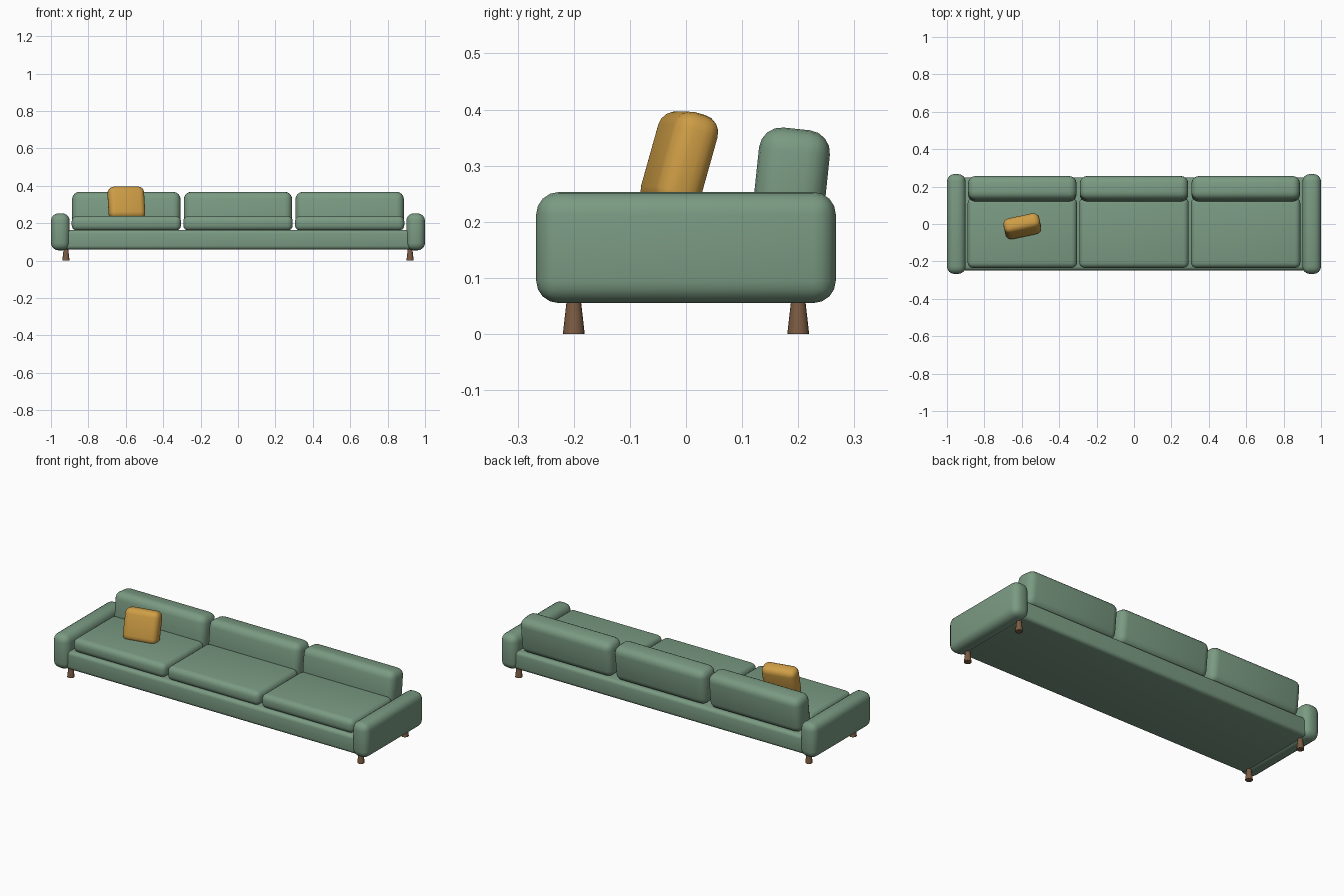
import bpy, bmesh, math
from mathutils import Matrix

if "Cube" in bpy.data.objects:
    bpy.data.objects.remove(bpy.data.objects["Cube"])


def material(name, rgb):
    m = bpy.data.materials.new(name)
    m.diffuse_color = (*rgb, 1)
    m.use_nodes = True
    m.node_tree.nodes["Principled BSDF"].inputs["Base Color"].default_value = m.diffuse_color
    return m


GREEN = material("sage_fabric", (0.195, 0.325, 0.225))
MUSTARD = material("mustard_fabric", (0.62, 0.34, 0.06))
WOOD = material("brown_wood", (0.20, 0.105, 0.055))


def finish(name, bm, mat, loc, rot=(0, 0, 0)):
    mesh = bpy.data.meshes.new(name)
    bm.to_mesh(mesh)
    bm.free()
    mesh.materials.append(mat)
    ob = bpy.data.objects.new(name, mesh)
    bpy.context.collection.objects.link(ob)
    ob.location = loc
    ob.rotation_euler = rot
    bpy.ops.object.select_all(action='DESELECT')
    ob.select_set(True)
    bpy.context.view_layer.objects.active = ob
    bpy.ops.object.shade_smooth_by_angle(angle=math.radians(40))
    return ob


def soft_box(name, size, loc, radius, mat, rot=(0, 0, 0), segments=4):
    bm = bmesh.new()
    bmesh.ops.create_cube(bm, size=1)
    bmesh.ops.scale(bm, vec=size, verts=bm.verts)
    bmesh.ops.bevel(bm, geom=bm.edges[:], offset=radius, segments=segments,
                    profile=0.5, affect='EDGES', clamp_overlap=True)
    return finish(name, bm, mat, loc, rot)


# Base platform
soft_box("base", (1.86, 0.495, 0.105), (0, 0, 0.1125), 0.02, GREEN)

# Arms and legs, mirrored left and right
for side, sx in (("left", -1), ("right", 1)):
    soft_box(f"{side}_arm", (0.1, 0.534, 0.198), (sx * 0.95, 0, 0.154), 0.04, GREEN)
    for end, y in (("front", -0.2), ("back", 0.2)):
        bm = bmesh.new()
        bmesh.ops.create_cone(bm, cap_ends=True, segments=16, radius1=0.0195,
                              radius2=0.0115, depth=0.07,
                              matrix=Matrix.Translation((0, 0, 0.035)))
        finish(f"{end}_{side}_leg", bm, WOOD, (sx * 0.92, y, 0))

# Three seat cushions with leaning back cushions
for i in range(3):
    x = (i - 1) * 0.597
    soft_box(f"seat_cushion_{i + 1}", (0.585, 0.375, 0.08), (x, -0.0475, 0.2), 0.03, GREEN)
    soft_box(f"back_cushion_{i + 1}", (0.58, 0.127, 0.2), (x, 0.187, 0.266), 0.04, GREEN,
             rot=(math.radians(-6), 0, 0))

# Throw pillow, leaning back and turned a little
soft_box("throw_pillow", (0.196, 0.083, 0.178), (-0.597, -0.012, 0.307), 0.032, MUSTARD,
         rot=(math.radians(-16), 0, math.radians(12)))
